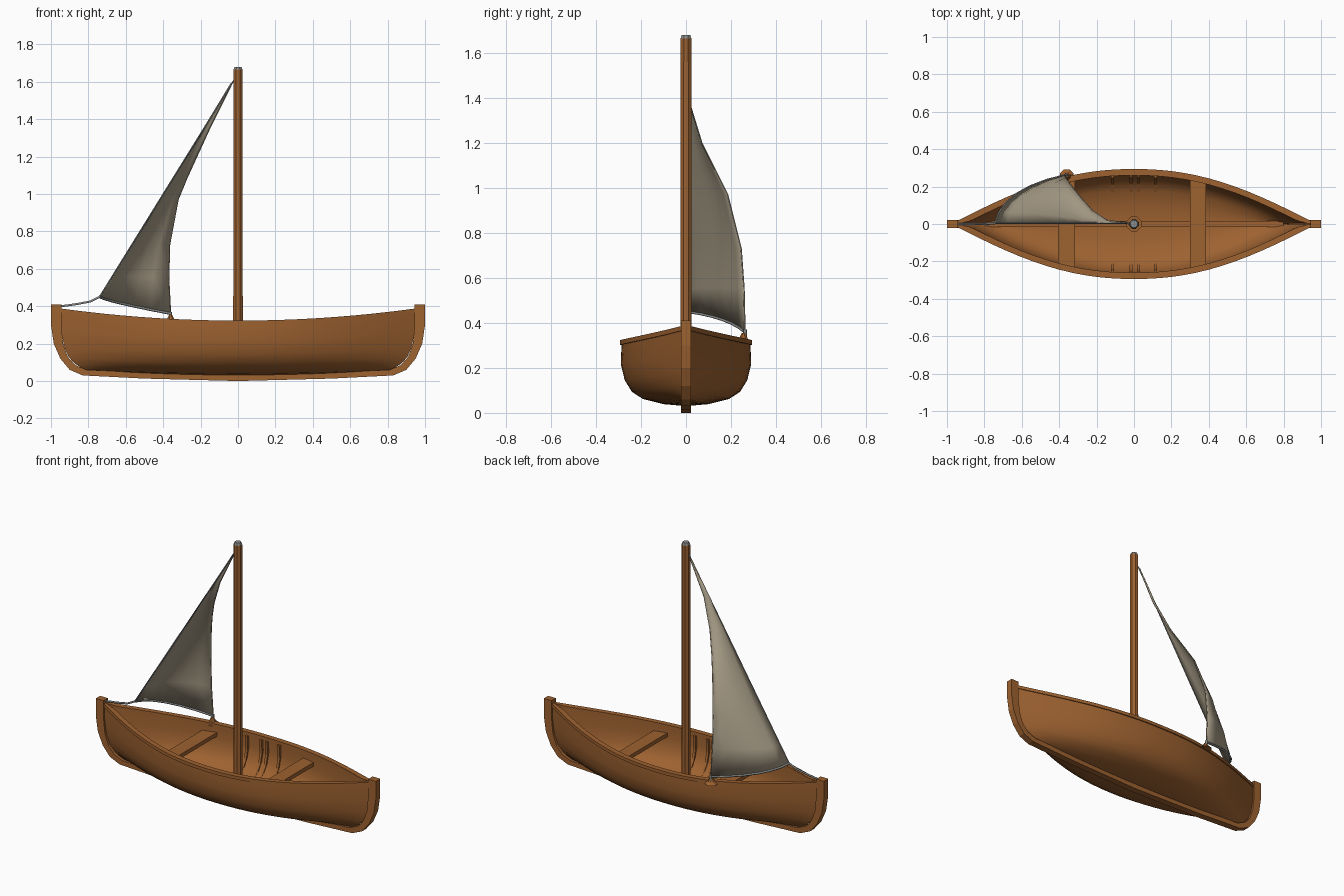
import bpy
import bmesh
import math
from mathutils import Vector

cube = bpy.data.objects.get("Cube")
if cube:
    bpy.data.objects.remove(cube, do_unlink=True)


def material(name, rgb):
    m = bpy.data.materials.new(name)
    m.use_nodes = True
    m.diffuse_color = (*rgb, 1)
    m.node_tree.nodes["Principled BSDF"].inputs["Base Color"].default_value = (*rgb, 1)
    return m


WOOD = material("warm_wood", (0.34, 0.122, 0.03))
CANVAS = material("canvas", (0.40, 0.345, 0.25))
ROPE = material("grey_rope", (0.26, 0.27, 0.27))


def loft(name, rings, mat, closed=True, smooth=False):
    """Join a list of equal-length point rings into a surface."""
    bm = bmesh.new()
    rows = [[bm.verts.new(p) for p in ring] for ring in rings]
    n = len(rows[0])
    for a, b in zip(rows, rows[1:]):
        for i in range(n if closed else n - 1):
            j = (i + 1) % n
            bm.faces.new((a[i], a[j], b[j], b[i]))
    if closed:
        bm.faces.new(rows[0])
        bm.faces.new(rows[-1])
    bmesh.ops.recalc_face_normals(bm, faces=bm.faces)
    mesh = bpy.data.meshes.new(name)
    bm.to_mesh(mesh)
    bm.free()
    ob = bpy.data.objects.new(name, mesh)
    bpy.context.collection.objects.link(ob)
    mesh.materials.append(mat)
    if smooth:
        bpy.ops.object.select_all(action='DESELECT')
        ob.select_set(True)
        bpy.context.view_layer.objects.active = ob
        bpy.ops.object.shade_smooth_by_angle(angle=math.radians(35))
    return ob


def tube(name, points, radius, mat):
    c = bpy.data.curves.new(name, 'CURVE')
    c.dimensions = '3D'
    c.bevel_depth = radius
    c.bevel_resolution = 1
    c.use_fill_caps = True
    sp = c.splines.new('POLY')
    sp.points.add(len(points) - 1)
    for p, co in zip(sp.points, points):
        p.co = (*co, 1)
    c.materials.append(mat)
    ob = bpy.data.objects.new(name, c)
    bpy.context.collection.objects.link(ob)
    return ob


# Hull shape: level up the side, share of the beam, half length at that level
SECTION = [(0, 0, .80), (.03, .34, .83), (.11, .66, .87), (.22, .83, .905),
           (.4, .94, .93), (.65, 1, .945), (1, .985, .95)]


def beam(s):
    return .01 + .28 * math.cos(math.pi / 2 * abs(s) ** 1.1)


def sheer(s):
    return .32 + .065 * s * s


def section(s, inset=0.0):
    """Half section from keel to rim, on the +y side."""
    low = .03 + .025 * s * s + inset * 1.3
    w = max(beam(s) - inset, .003)
    return [Vector((s * (l - inset), w * k, low + (sheer(s) - low) * v))
            for v, k, l in SECTION]


def full_section(s, inset=0.0):
    half = section(s, inset)
    return [Vector((p.x, -p.y, p.z)) for p in reversed(half[1:])] + half


STATIONS = [i / 14 for i in range(-14, 15)]
loft("hull", [full_section(s) + full_section(s, .022)[::-1] for s in STATIONS],
     WOOD, smooth=True)

# Gunwale rails
for side, label in ((1, "left"), (-1, "right")):
    rings = []
    for s in STATIONS:
        out, inn = beam(s) + .004, max(beam(s) - .03, 0)
        x, z = s * .95, sheer(s)
        rings.append([(x, side * y, z + h) for y, h in
                      ((out, -.018), (out, .003), (inn, .003), (inn, -.018))])
    loft(label + "_gunwale", rings, WOOD)

# Keel and end posts as one strip: outer x, outer z, inner x, inner z
END = [(1, .41, .945, .41), (1, .3, .945, .3), (.985, .2, .935, .2),
       (.95, .12, .91, .13), (.9, .06, .87, .085), (.83, .03, .81, .06),
       (.5, .013, .5, .045)]
strip = [(-a, b, -c, d) for a, b, c, d in END] + [(0, 0, 0, .036)] + END[::-1]
loft("keel_and_posts", [[(a, -.022, b), (a, .022, b), (c, .022, d), (c, -.022, d)]
                        for a, b, c, d in strip], WOOD)

# Keelson along the inside
loft("keelson", [[(s * .8, y, .06 + .03 * s * s + h) for y, h in
                  ((-.016, 0), (-.016, .016), (.016, .016), (.016, 0))]
                 for s in STATIONS], WOOD)

# Ribs
for i, x in enumerate((-.115, -.015, .025, .115)):
    s = x / .95
    outer, inner = full_section(s, .018), full_section(s, .036)
    loft(f"rib_{i + 1}", [[(x + d, p.y, p.z - .02) for p, d in
                           ((a, -.008), (a, .008), (b, .008), (b, -.008))]
                          for a, b in zip(outer, inner)], WOOD)

# Seats across the hull
for label, x0, x1 in (("right_seat", -.405, -.315), ("left_seat", .3, .385)):
    rings = []
    for x in (x0, x1):
        w = beam(x / .95) - .012
        rings.append([(x, -w, .25), (x, w, .25), (x, w, .275), (x, -w, .275)])
    loft(label, rings, WOOD)


# Mast with a chamfered grey cap
def circle(x, y, z, r, n=8):
    return [(x + r * math.cos((i + .5) * math.tau / n),
             y + r * math.sin((i + .5) * math.tau / n), z) for i in range(n)]


mast = loft("mast", [circle(0, 0, z, r) for z, r in
                     ((.04, .028), (1.665, .026), (1.68, .02))], WOOD)
mast.data.materials.append(ROPE)
for f in mast.data.polygons:
    if f.center.z > 1.67:
        f.material_index = 1
loft("mast_step", [circle(0, 0, z, .042) for z in (.05, .10)], WOOD)

# Sail: luff point and leech point of each row, bellied towards +y
HEAD, TACK = Vector((-.04, .005, 1.58)), Vector((-.74, .005, .45))
LEECH = [(-.037, .008, 1.58), (-.142, .018, 1.37), (-.22, .07, 1.2),
         (-.275, .13, 1.08), (-.32, .185, .97), (-.365, .245, .73),
         (-.37, .258, .55), (-.36, .262, .36)]
rows = []
for x, y, z in LEECH:
    luff = HEAD.lerp(TACK, min((1.58 - z) / 1.13, 1))
    leech = Vector((x, y, z))
    mid = Vector((luff.x + (x - luff.x) * .1, y * .72, (luff.z + z) / 2 + .02))
    rows.append([luff * (1 - t) ** 2 + mid * 2 * t * (1 - t) + leech * t * t
                 for t in (i / 6 for i in range(7))])
sail = loft("sail", rows, CANVAS, closed=False, smooth=True)
thick = sail.modifiers.new("thickness", 'SOLIDIFY')
thick.thickness = .005
thick.offset = 0

# Ropes around and below the sail
tube("luff_rope", [(-.02, 0, 1.61), HEAD, TACK], .004, ROPE)
tube("foot_rope", rows[-1], .007, ROPE)
tube("leech_rope", [r[-1] for r in rows], .003, CANVAS)
tube("tack_rope", [TACK, (-.79, 0, .425), (-.87, 0, .41), (-.96, 0, .398)], .006, ROPE)
tube("clew_rope", [(-.36, .262, .37), (-.362, .262, .33)], .008, ROPE)

# Cleat on the rail holding the sail corner
loft("cleat", [circle(-.36, .255, z, r) for z, r in
               ((.315, .04), (.33, .022), (.355, .008))], WOOD)
